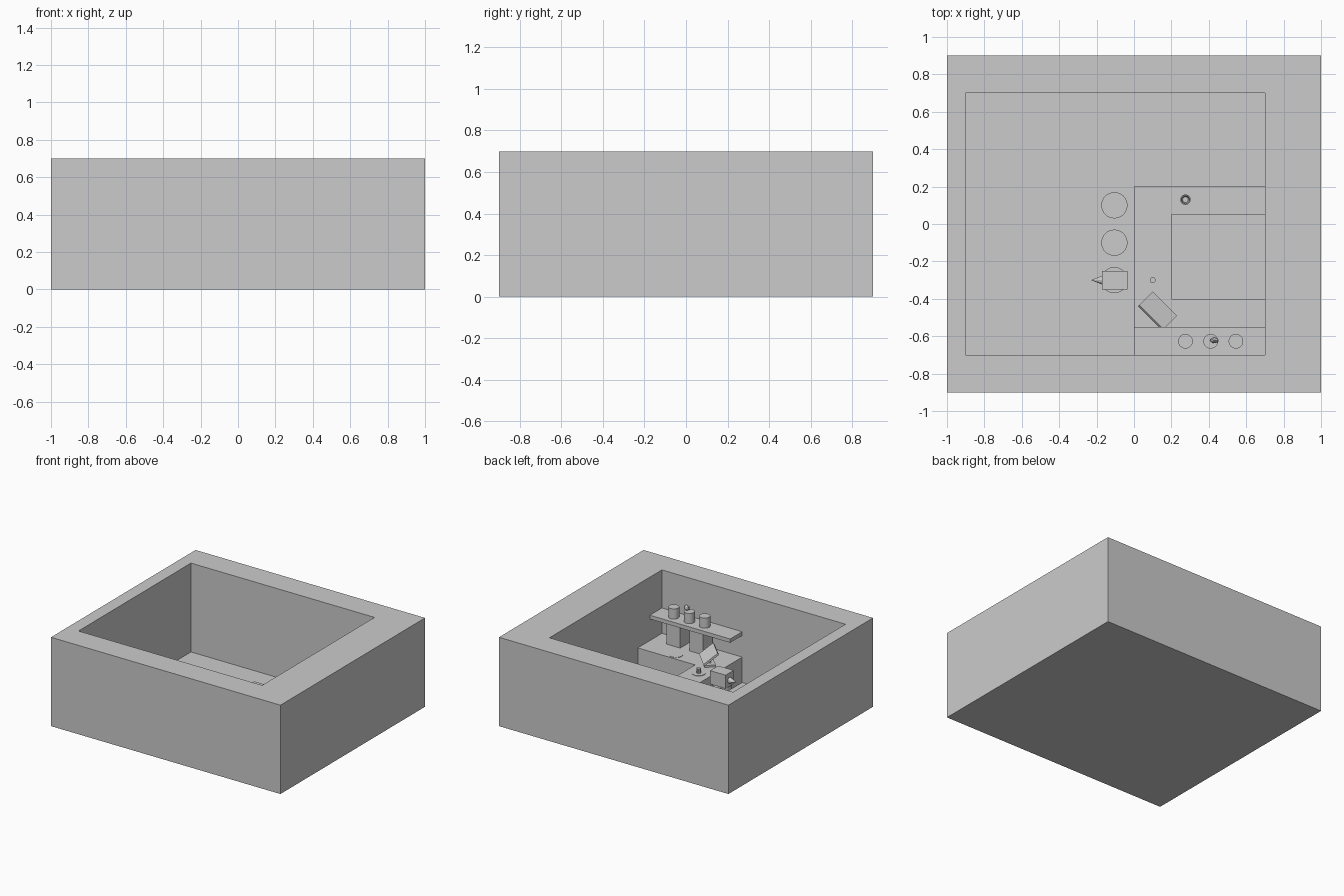
import bpy, bmesh, math
from mathutils import Matrix, Vector

if "Cube" in bpy.data.objects:
    bpy.data.objects.remove(bpy.data.objects["Cube"])


def make(name, bm, matrix=None):
    bmesh.ops.recalc_face_normals(bm, faces=bm.faces)
    me = bpy.data.meshes.new(name)
    bm.to_mesh(me)
    bm.free()
    ob = bpy.data.objects.new(name, me)
    bpy.context.collection.objects.link(ob)
    if matrix is not None:
        ob.matrix_world = matrix
    return ob


def box(name, lo, hi, matrix=None):
    lo, hi = Vector(lo), Vector(hi)
    bm = bmesh.new()
    bmesh.ops.create_cube(bm, size=1)
    bmesh.ops.scale(bm, vec=hi - lo, verts=bm.verts)
    bmesh.ops.translate(bm, vec=(lo + hi) / 2, verts=bm.verts)
    return make(name, bm, matrix)


def cyl(name, x, y, z0, z1, r, n=32, r2=None):
    bm = bmesh.new()
    bmesh.ops.create_cone(bm, cap_ends=True, segments=n, radius1=r,
                          radius2=r if r2 is None else r2, depth=z1 - z0)
    bmesh.ops.translate(bm, vec=(x, y, (z0 + z1) / 2), verts=bm.verts)
    return make(name, bm)


def prism(name, pts, z0, z1):
    bm = bmesh.new()
    f = bm.faces.new([bm.verts.new((x, y, z0)) for x, y in pts])
    top = bmesh.ops.extrude_face_region(bm, geom=[f], use_keep_orig=True)["geom"]
    bmesh.ops.translate(bm, vec=(0, 0, z1 - z0),
                        verts=[v for v in top if isinstance(v, bmesh.types.BMVert)])
    return make(name, bm)


# thick room walls, open above, with a flat floor sheet
H = 0.7
rect = lambda x0, x1, y0, y1: [(x0, y0), (x1, y0), (x1, y1), (x0, y1)]
bm = bmesh.new()
outer, inner = rect(-1, 1, -0.9, 0.9), rect(-0.9, 0.7, -0.7, 0.7)
loops = [[bm.verts.new((x, y, z)) for x, y in pts]
         for pts, z in ((outer, 0), (outer, H), (inner, H), (inner, 0))]
for a, b in zip(loops, loops[1:]):
    for i in range(4):
        j = (i + 1) % 4
        bm.faces.new((a[i], a[j], b[j], b[i]))
make("room_walls", bm)
bm = bmesh.new()
bm.faces.new([bm.verts.new((x, y, 0)) for x, y in reversed(outer)])
make("room_floor", bm)

# U-shaped counter
prism("counter", [(0, -0.7), (0.7, -0.7), (0.7, -0.4), (0.2, -0.4),
                  (0.2, 0.05), (0.7, 0.05), (0.7, 0.2), (0, 0.2)], 0, 0.2)

# wall shelf with three jars and a small ornament
box("shelf", (0, -0.7, 0.37), (0.7, -0.55, 0.4))
for i, x in enumerate((0.275, 0.41, 0.545)):
    cyl(f"jar_{i + 1}", x, -0.627, 0.4, 0.48, 0.039)
bm = bmesh.new()
bmesh.ops.create_icosphere(bm, subdivisions=1, radius=1)
make("ornament", bm, Matrix.Translation((0.43, -0.622, 0.505))
     @ Matrix.Diagonal((0.026, 0.017, 0.025, 1)))

# machines below the shelf
for i, x in enumerate((0.25, 0.45)):
    box(f"machine_{i + 1}", (x, -0.69, 0.2), (x + 0.12, -0.57, 0.36))

# plates flush on the counter and a small bell
cyl("plate_1", 0.41, -0.46, 0.2, 0.203, 0.05)
cyl("plate_2", 0.1, -0.3, 0.2, 0.203, 0.05)
cyl("bell", 0.1, -0.3, 0.2, 0.24, 0.016, 10)

# hollow cup
bm = bmesh.new()
prof = [(0, 0.2), (0.02, 0.2), (0.028, 0.27), (0.022, 0.27), (0.015, 0.21), (0, 0.21)]
vs = [bm.verts.new((r, 0, z)) for r, z in prof]
es = [bm.edges.new(p) for p in zip(vs, vs[1:])]
bmesh.ops.spin(bm, geom=vs + es, axis=(0, 0, 1), cent=(0, 0, 0),
               angle=2 * math.pi, steps=24)
bmesh.ops.remove_doubles(bm, verts=bm.verts, dist=1e-4)
make("cup", bm, Matrix.Translation((0.275, 0.13, 0)))

# tilted till screen on a stand, turned to the inside of the counter
turn = Matrix.Translation((0.125, -0.465, 0)) @ Matrix.Rotation(math.radians(45), 4, "Z")
box("till_base", (-0.04, -0.05, 0.2), (0.04, 0.05, 0.215), turn)
box("till_post", (-0.012, -0.012, 0.215), (0.012, 0.012, 0.275), turn)
box("till_screen", (-0.065, -0.092, -0.008), (0.065, 0.092, 0.008),
    turn @ Matrix.Translation((0, 0, 0.278)) @ Matrix.Rotation(math.radians(38), 4, "Y"))

# stools
for i, y in enumerate((0.1, -0.1, -0.3)):
    cyl(f"stool_seat_{i + 1}", -0.105, y, 0.14, 0.17, 0.07)
    cyl(f"stool_post_{i + 1}", -0.105, y, 0, 0.14, 0.02, 16)

# parcel with a cone at its end, resting on the last stool
box("parcel", (-0.17, -0.35, 0.17), (-0.035, -0.25, 0.275))
cone = cyl("parcel_cone", 0, 0, 0, 0.07, 0.028, 12, 0)
cone.matrix_world = Matrix.Translation((-0.16, -0.3, 0.215)) @ Matrix.Rotation(-math.pi / 2, 4, "Y")
